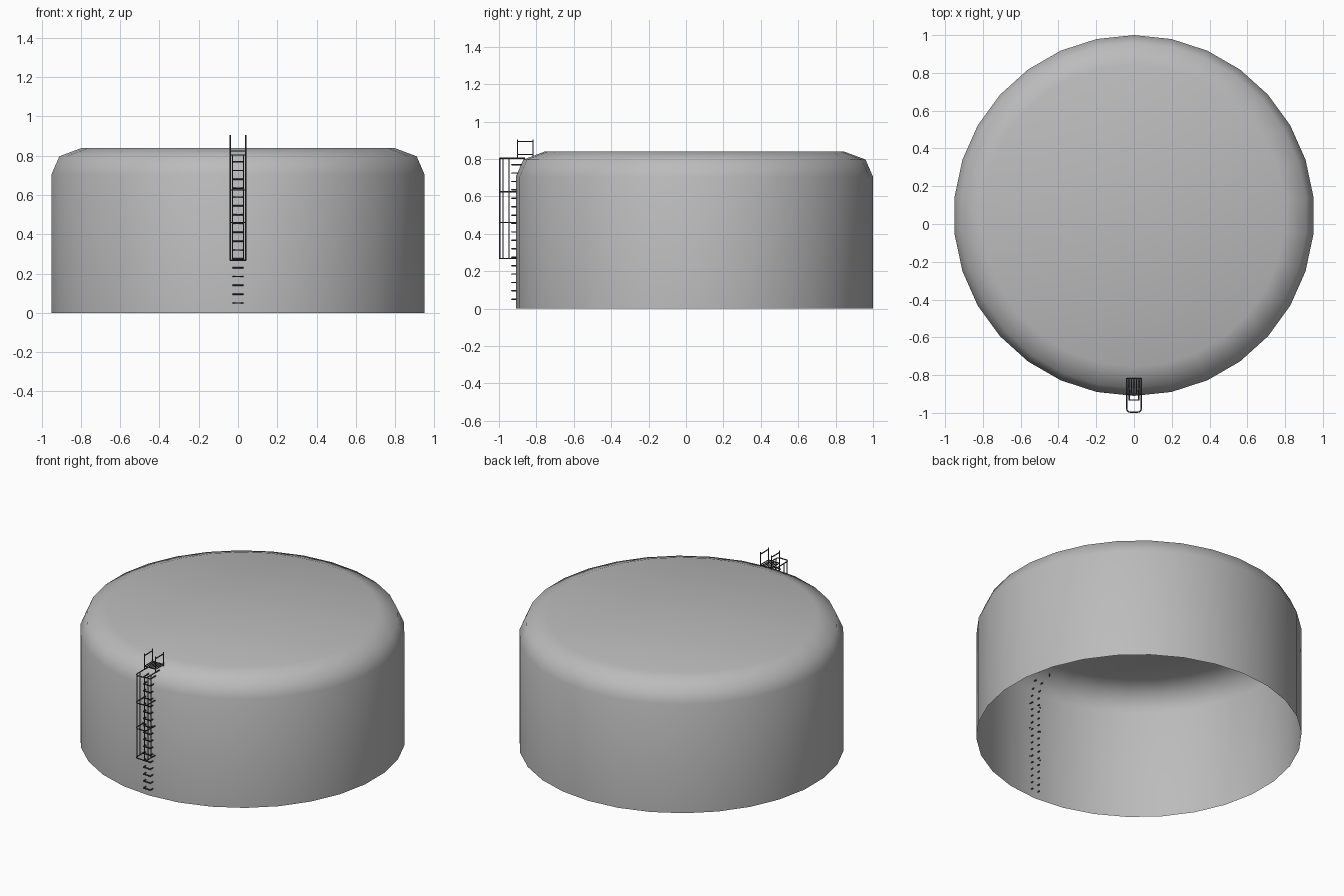
import bpy
import bmesh
import math
from mathutils import Matrix

cube = bpy.data.objects.get("Cube")
if cube:
    bpy.data.objects.remove(cube, do_unlink=True)

SIDES = 30
CENTRE_Y = 0.045
RADIUS = 0.955
WALL_Y = CENTRE_Y - RADIUS
HALF = 0.039          # half width of cage and platform


def material(name, value):
    mat = bpy.data.materials.new(name)
    mat.use_nodes = True
    colour = (value, value, value, 1)
    mat.diffuse_color = colour
    mat.node_tree.nodes["Principled BSDF"].inputs["Base Color"].default_value = colour
    return mat


tank_grey = material("tank grey", 0.5)
dark_steel = material("dark steel", 0.06)


def activate(obj):
    bpy.ops.object.select_all(action='DESELECT')
    obj.select_set(True)
    bpy.context.view_layer.objects.active = obj


def tank(name, profile):
    """Open-bottomed shell made of stacked rings and a flat roof."""
    bm = bmesh.new()
    rings = []
    for r, z in profile:
        ring = bmesh.ops.create_circle(
            bm, segments=SIDES, radius=r,
            matrix=Matrix.Translation((0, CENTRE_Y, z)))["verts"]
        rings.append(ring)
    for low, high in zip(rings, rings[1:]):
        for i in range(SIDES):
            j = (i + 1) % SIDES
            bm.faces.new((low[i], low[j], high[j], high[i]))
    bm.faces.new(rings[-1])
    bmesh.ops.recalc_face_normals(bm, faces=bm.faces)
    mesh = bpy.data.meshes.new(name)
    bm.to_mesh(mesh)
    bm.free()
    mesh.materials.append(tank_grey)
    obj = bpy.data.objects.new(name, mesh)
    bpy.context.collection.objects.link(obj)
    activate(obj)
    bpy.ops.object.shade_smooth_by_angle(angle=math.radians(60))


def rods(name, paths, radius=0.0035):
    """Steel rods swept along each path, joined into one mesh."""
    curve = bpy.data.curves.new(name, 'CURVE')
    curve.dimensions = '3D'
    curve.bevel_depth = radius
    curve.bevel_resolution = 1
    curve.use_fill_caps = True
    for path in paths:
        spline = curve.splines.new('POLY')
        spline.points.add(len(path) - 1)
        for point, co in zip(spline.points, path):
            point.co = (*co, 1)
    curve.materials.append(dark_steel)
    obj = bpy.data.objects.new(name, curve)
    bpy.context.collection.objects.link(obj)
    activate(obj)
    bpy.ops.object.convert(target='MESH')


# Tank wall, sloped shoulder and roof
tank("tank_shell", [(RADIUS, 0), (RADIUS, 0.705), (0.915, 0.797), (0.80, 0.84)])

# Staple rungs whose legs pass through the wall
rungs = []
for i in range(17):
    z = 0.05 + 0.045 * i
    inner = WALL_Y + 0.018 + max(0, z - 0.7) * 0.4
    rungs.append([(-0.025, inner, z), (-0.025, -0.932, z),
                  (0.025, -0.932, z), (0.025, inner, z)])
rods("ladder_rungs", rungs, 0.004)


# Rounded safety hoops
def hoop(z, back):
    path = [(-HALF, back, z)]
    for side, start in ((-1, 180), (1, 270)):
        for k in range(4):
            a = math.radians(start + 30 * k)
            path.append((side * (HALF - 0.02) + 0.02 * math.cos(a),
                         -0.9765 + 0.02 * math.sin(a), z))
    return path + [(HALF, back, z)]


rods("cage_hoops", [hoop(0.268, -0.90), hoop(0.46, -0.90),
                    hoop(0.625, -0.90), hoop(0.804, -0.86)])

# Upright cage bars
rods("cage_bars", [[(s * x, y, 0.266), (s * x, y, 0.806)]
                   for s in (-1, 1)
                   for x, y in ((HALF, -0.947), (HALF, -0.978), (0.028, -0.9955))])

# Roof platform grating
FRONT, BACK, DECK = -0.90, -0.818, 0.824
grate = [[(HALF * k / 3, FRONT, DECK), (HALF * k / 3, BACK, DECK)]
         for k in range(-3, 4)]
grate += [[(-HALF, y, DECK), (HALF, y, DECK)] for y in (FRONT, BACK)]
rods("platform_grating", grate, 0.003)

# Handrails on both sides of the platform
rails = []
for x in (-HALF, HALF):
    rails += [[(x, y, 0.80), (x, y, 0.905)] for y in (FRONT, BACK)]
    rails.append([(x, FRONT, 0.893), (x, BACK, 0.893)])
rods("platform_handrails", rails)
